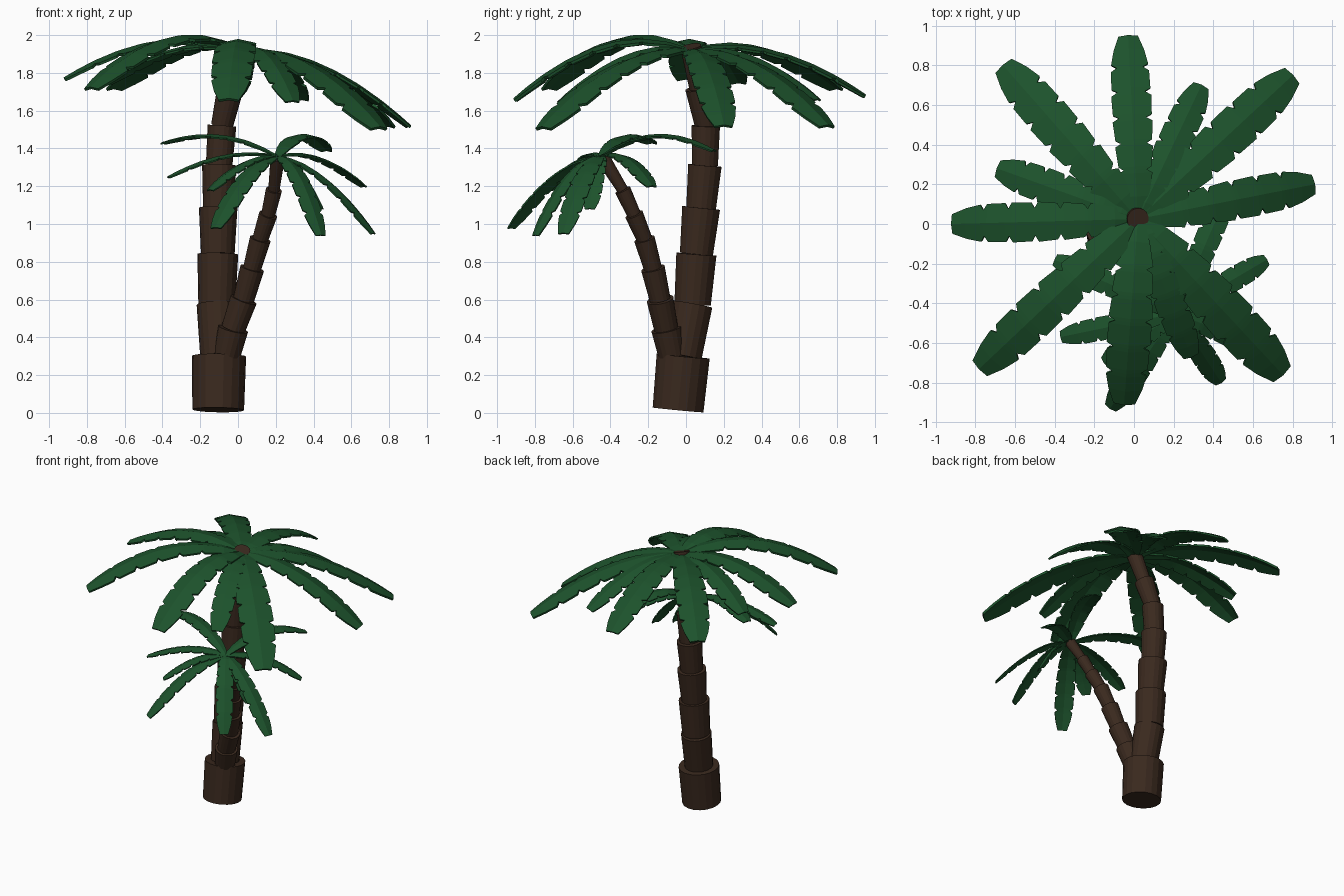
import bpy, bmesh, math
from mathutils import Vector

if "Cube" in bpy.data.objects:
    bpy.data.objects.remove(bpy.data.objects["Cube"])


def material(name, rgb):
    m = bpy.data.materials.new(name)
    m.diffuse_color = (*rgb, 1)
    m.use_nodes = True
    m.node_tree.nodes["Principled BSDF"].inputs["Base Color"].default_value = m.diffuse_color
    return m


BARK = material("bark", (0.042, 0.022, 0.013))
GREEN = material("leaf_green", (0.012, 0.085, 0.025))


def finish(name, bm, mat):
    bmesh.ops.recalc_face_normals(bm, faces=bm.faces)
    me = bpy.data.meshes.new(name)
    bm.to_mesh(me)
    bm.free()
    me.materials.append(mat)
    ob = bpy.data.objects.new(name, me)
    bpy.context.collection.objects.link(ob)
    return ob


def trunk(name, points, radii, sides=18):
    """Stack of separate flared cylinders, each square to its own axis."""
    bm = bmesh.new()
    for a, b, (r0, r1) in zip(points, points[1:], radii):
        a, b = Vector(a), Vector(b)
        axis = b - a
        q = Vector((0, 0, 1)).rotation_difference(axis.normalized())
        rings = []
        for c, r in ((a, r0), (b, r1)):
            rings.append([bm.verts.new(c + q @ Vector((r * math.cos(k * math.tau / sides),
                          r * math.sin(k * math.tau / sides), 0))) for k in range(sides)])
        lo, hi = rings
        for k in range(sides):
            j = (k + 1) % sides
            bm.faces.new((lo[k], lo[j], hi[j], hi[k]))
        bm.faces.new(lo[::-1])
        bm.faces.new(hi)
    return finish(name, bm, BARK)


# Leaf outline: (distance along leaf, half width factor), with torn notches
OUTLINE = [(0, .3), (.13, .62)]
for t, w in ((.28, .85), (.43, .94), (.57, 1), (.71, 1), (.84, .95)):
    OUTLINE += [(t - .018, w), (t, w * .68), (t + .018, w * .97)]
OUTLINE += [(.93, .76), (1, .48)]


def leaf(name, start, tip, ctrl_z, half):
    """Arched, lightly creased leaf following a quadratic curve."""
    p0, p2 = Vector(start), Vector(tip)
    p1 = p0.lerp(p2, .47)
    p1.z = ctrl_z
    bm = bmesh.new()
    rows = []
    for t, w in OUTLINE:
        p = p0 * (1 - t) ** 2 + p1 * 2 * t * (1 - t) + p2 * t * t
        d = ((p1 - p0) * (1 - t) + (p2 - p1) * t).normalized()
        side = d.cross(Vector((0, 0, 1))).normalized()
        up = side.cross(d)
        rows.append([bm.verts.new(p + side * half * w * s - up * half * w * .22 * abs(s))
                     for s in (-1, 0, 1)])
    for a, b in zip(rows, rows[1:]):
        for i in (0, 1):
            bm.faces.new((a[i], a[i + 1], b[i + 1], b[i]))
    ob = finish(name, bm, GREEN)
    m = ob.modifiers.new("thickness", 'SOLIDIFY')
    m.thickness = half * .13
    m.offset = 0


# Trunks
trunk("main_trunk",
      [(-.105, -.042, .016), (-.1, -.015, .3), (-.112, .035, .575), (-.107, .055, .84),
       (-.105, .08, 1.085), (-.1, .1, 1.31), (-.085, .105, 1.52), (-.04, .065, 1.72),
       (.02, .025, 1.94)],
      [(.137, .143), (.1, .107), (.098, .108), (.089, .102), (.08, .09), (.07, .076),
       (.058, .07), (.048, .056)])
trunk("small_trunk",
      [(-.065, -.07, .28), (-.025, -.105, .445), (.03, -.137, .6), (.075, -.175, .765),
       (.118, -.22, .92), (.16, -.275, 1.05), (.19, -.335, 1.18), (.21, -.44, 1.35)],
      [(.07, .08), (.064, .072), (.056, .064), (.048, .056), (.042, .049), (.037, .043),
       (.03, .038)])

# Main crown: tip, arch control height, half width
main_leaves = [
    ((-.03, .95, 1.68), 2.02, .1), ((.34, .70, 1.66), 1.98, .085),
    ((.80, .75, 1.52), 1.95, .11), ((.91, .20, 1.52), 1.95, .1),
    ((.75, -.76, 1.51), 1.96, .12), ((.29, -.67, 1.65), 2.0, .08),
    ((-.05, -.91, 1.66), 2.1, .11), ((-.78, -.73, 1.72), 2.14, .11),
    ((-.92, .0, 1.77), 2.08, .1), ((-.69, .28, 1.75), 2.02, .09),
    ((-.66, .80, 1.72), 2.04, .11)]
for n, (tip, cz, half) in enumerate(main_leaves):
    leaf(f"main_leaf_{n}", (.02, .025, 1.92), tip, cz, half)

# Small crown
small_leaves = [
    ((-.37, -.57, 1.25), 1.42, .06), ((-.40, -.18, 1.43), 1.54, .062),
    ((.47, .15, 1.39), 1.57, .065), ((.67, -.18, 1.2), 1.42, .06),
    ((.72, -.65, .95), 1.33, .062), ((.44, -.80, .94), 1.36, .062),
    ((-.12, -.93, .98), 1.35, .068), ((-.15, -.70, 1.18), 1.38, .06),
    ((.45, -.51, 1.08), 1.36, .055)]
for n, (tip, cz, half) in enumerate(small_leaves):
    leaf(f"small_leaf_{n}", (.21, -.45, 1.36), tip, cz, half)
